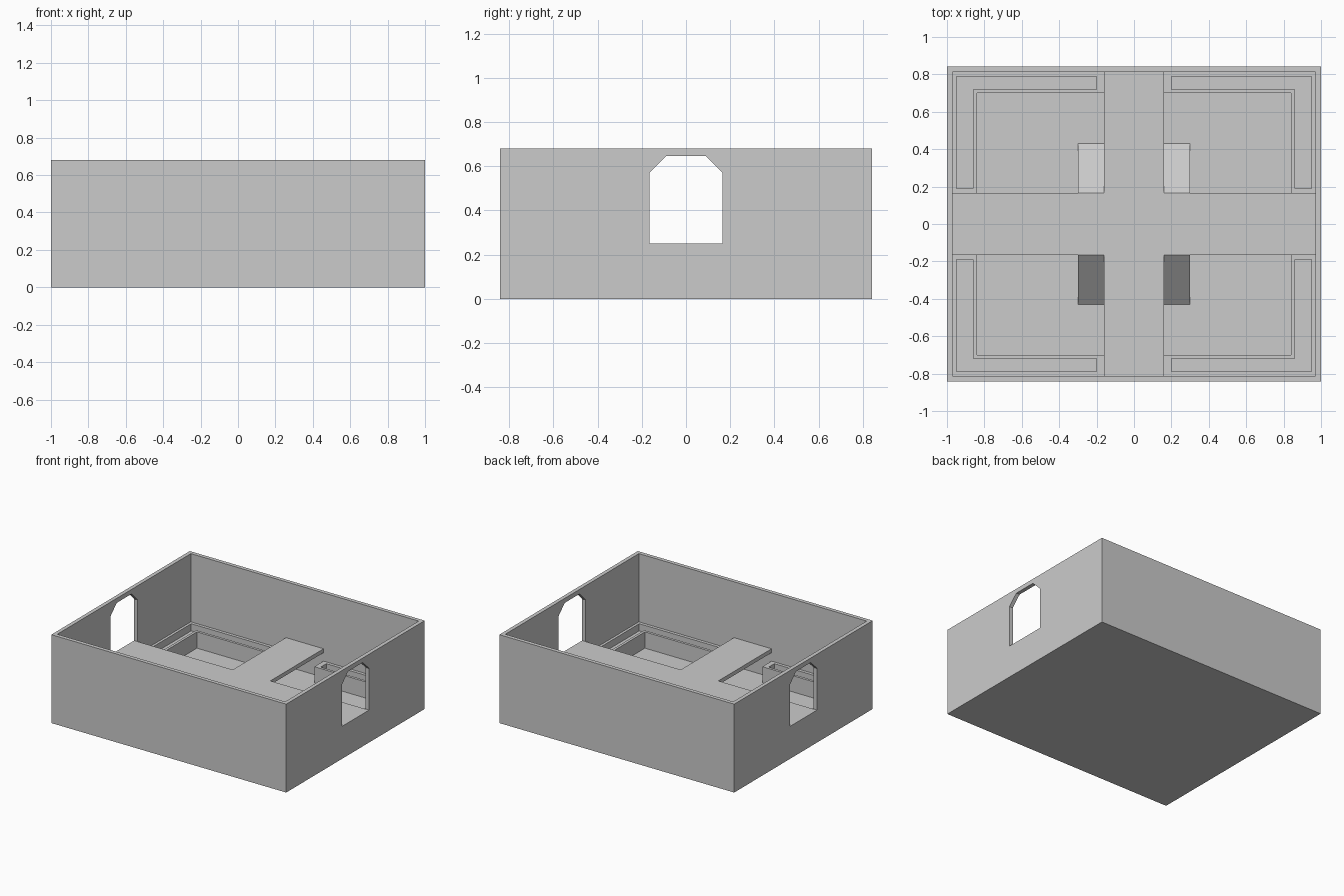
import bpy
import bmesh

cube = bpy.data.objects.get("Cube")
if cube:
    bpy.data.objects.remove(cube, do_unlink=True)

# Single plain stone colour
stone = bpy.data.materials.new("plain_grey_stone")
stone.use_nodes = True
GREY = (0.6, 0.6, 0.6, 1)
stone.diffuse_color = GREY
stone.node_tree.nodes["Principled BSDF"].inputs["Base Color"].default_value = GREY

# Shared sizes
HALF_X, HALF_Y, HEIGHT = 1.0, 0.842, 0.68
WALL, FLOOR = 0.03, 0.03
IN_X, IN_Y = HALF_X - WALL, HALF_Y - WALL
PATH_X, PATH_Y = 0.16, 0.165      # half widths of the crossing walkways
DECK, DECK_THICK = 0.25, 0.03
PLANTER_TOP, SOIL = 0.155, 0.1


def prism(name, outline, start, end, axis="z", sx=1, sy=1):
    """Extrude an outline along z (xy outline) or along x (yz outline)."""
    def place(p, t):
        x, y, z = (p[0], p[1], t) if axis == "z" else (t, p[0], p[1])
        return (x * sx, y * sy, z)
    bm = bmesh.new()
    low = [bm.verts.new(place(p, start)) for p in outline]
    high = [bm.verts.new(place(p, end)) for p in outline]
    bm.faces.new(low)
    bm.faces.new(high)
    n = len(outline)
    for i in range(n):
        j = (i + 1) % n
        bm.faces.new((low[i], low[j], high[j], high[i]))
    bmesh.ops.recalc_face_normals(bm, faces=bm.faces)
    mesh = bpy.data.meshes.new(name)
    bm.to_mesh(mesh)
    bm.free()
    mesh.materials.append(stone)
    obj = bpy.data.objects.new(name, mesh)
    bpy.context.collection.objects.link(obj)
    return obj


def rect(x, y):
    return [(-x, -y), (x, -y), (x, y), (-x, y)]


def cut(target, cutter):
    """Subtract the cutter, apply, and remove it."""
    cutter.hide_render = True
    mod = target.modifiers.new("cut", "BOOLEAN")
    mod.operation = "DIFFERENCE"
    mod.solver = "EXACT"
    mod.object = cutter
    bpy.context.view_layer.objects.active = target
    bpy.ops.object.modifier_apply(modifier=mod.name)
    bpy.data.objects.remove(cutter, do_unlink=True)


def ell(x_end, x_in, x_out, y_end, y_in, y_out):
    """L-shaped outline hugging one corner."""
    return [(x_end, y_in), (x_in, y_in), (x_in, y_end),
            (x_out, y_end), (x_out, y_out), (x_end, y_out)]


# Open room shell with chamfered doorways in both side walls
shell = prism("room_shell", rect(HALF_X, HALF_Y), 0, HEIGHT)
cut(shell, prism("room_cutter", rect(IN_X, IN_Y), FLOOR, HEIGHT + 0.2))
door = [(-PATH_Y, DECK), (PATH_Y, DECK), (PATH_Y, 0.57),
        (0.09, 0.645), (-0.09, 0.645), (-PATH_Y, 0.57)]
cut(shell, prism("door_cutter", door, -1.2, 1.2, "x"))

# Raised cross-shaped walkway
quarter = [(IN_X, PATH_Y), (PATH_X, PATH_Y), (PATH_X, IN_Y)]
cross = (quarter
         + [(-x, y) for x, y in reversed(quarter)]
         + [(-x, -y) for x, y in quarter]
         + [(x, -y) for x, y in reversed(quarter)])
prism("crossing_walkway", cross, DECK - DECK_THICK, DECK)

# Corner planters and ramps, repeated in each quadrant
for x_name, sx in (("left", 1), ("right", -1)):
    for y_name, sy in (("back", 1), ("front", -1)):
        tag = f"{y_name}_{x_name}"
        planter = prism(f"planter_{tag}",
                        ell(PATH_X, 0.84, IN_X, PATH_Y, 0.70, IN_Y),
                        FLOOR, PLANTER_TOP, sx=sx, sy=sy)
        cut(planter, prism("trough_cutter",
                           ell(0.20, 0.86, 0.95, 0.19, 0.72, 0.788),
                           SOIL, PLANTER_TOP + 0.1, sx=sx, sy=sy))
        slope = [(PATH_Y, FLOOR), (0.43, FLOOR), (PATH_Y, DECK)]
        prism(f"ramp_{tag}", slope, PATH_X, 0.30, "x", sx=sx, sy=sy)
